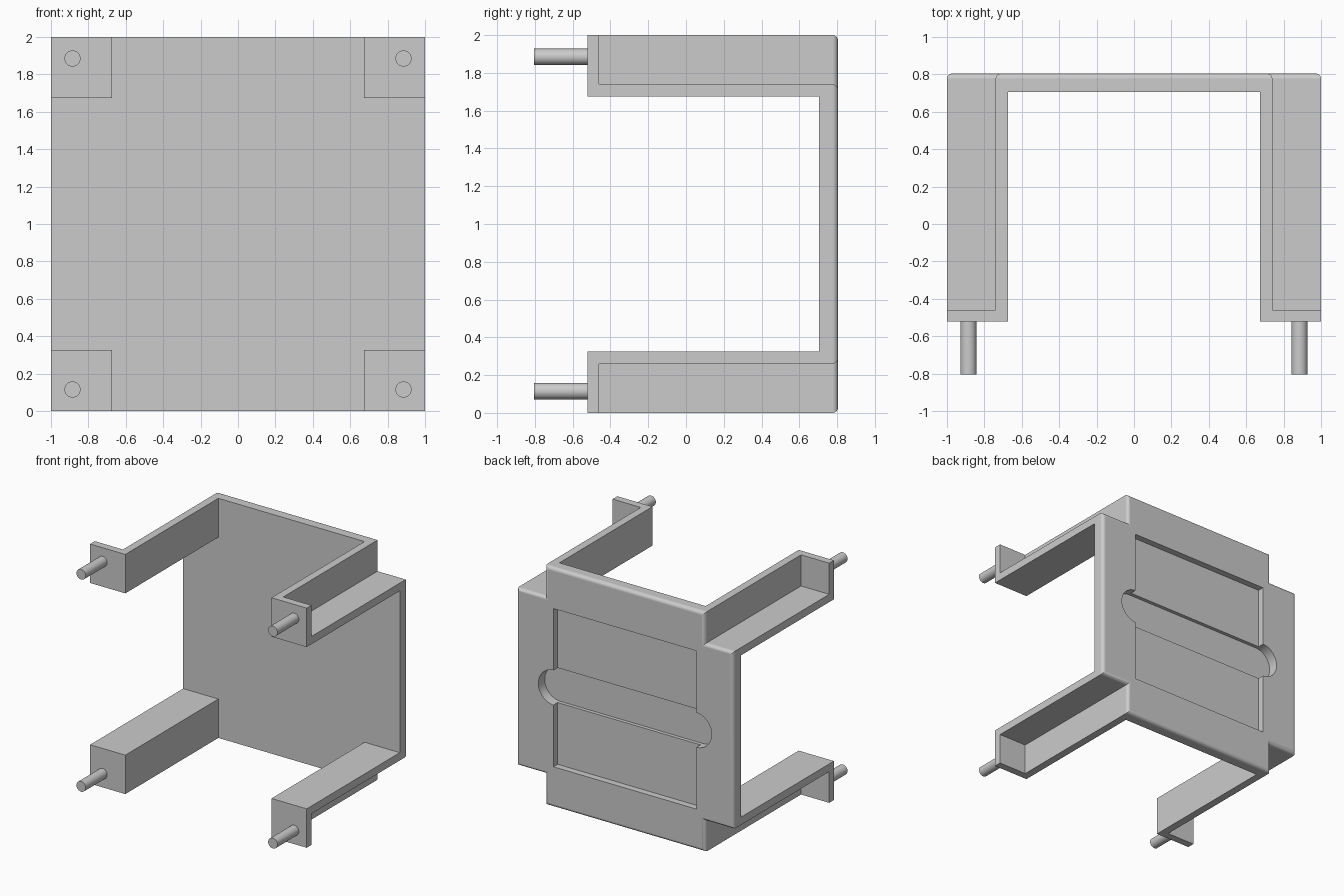
import bpy, bmesh, math

cube = bpy.data.objects.get("Cube")
if cube:
    bpy.data.objects.remove(cube, do_unlink=True)

# Main sizes: half width, wall planes and depth stations
HALF, OUTER, INNER = 1.0, 0.74, 0.675
FRONT, END_BACK, PLATE, BACK, TIP = -0.522, -0.46, 0.705, 0.805, -0.805
MID = 1.0  # height of the centre

grey = bpy.data.materials.new("light_grey")
grey.use_nodes = True
colour = (0.6, 0.6, 0.6, 1.0)
grey.diffuse_color = colour
grey.node_tree.nodes["Principled BSDF"].inputs["Base Color"].default_value = colour


def prism(name, outline, y0, y1, fillet=0.0):
    """Extrude an (x, z) outline along y, optionally rounding its back rim."""
    bm = bmesh.new()
    face = bm.faces.new([bm.verts.new((x, y0, z + MID)) for x, z in outline])
    moved = bmesh.ops.extrude_face_region(bm, geom=[face])["geom"]
    for v in moved:
        if isinstance(v, bmesh.types.BMVert):
            v.co.y = y1
    bmesh.ops.recalc_face_normals(bm, faces=bm.faces[:])
    if fillet:
        rim = [e for e in bm.edges if all(abs(v.co.y - y1) < 1e-5 for v in e.verts)]
        bmesh.ops.bevel(bm, geom=rim, offset=fillet, offset_type='OFFSET',
                        segments=6, profile=0.5, affect='EDGES')
    mesh = bpy.data.meshes.new(name)
    bm.to_mesh(mesh)
    bm.free()
    mesh.materials.append(grey)
    obj = bpy.data.objects.new(name, mesh)
    bpy.context.collection.objects.link(obj)
    return obj


def rect(x0, x1, z0, z1):
    return [(x0, z0), (x1, z0), (x1, z1), (x0, z1)]


def arc(cx, cz, r, start, sweep, n):
    return [(cx + r * math.cos(start + sweep * i / n),
             cz + r * math.sin(start + sweep * i / n)) for i in range(n + 1)]


def activate(obj):
    bpy.ops.object.select_all(action='DESELECT')
    obj.select_set(True)
    bpy.context.view_layer.objects.active = obj


def combine(target, tool, operation):
    tool.hide_render = True
    mod = target.modifiers.new(tool.name, 'BOOLEAN')
    mod.operation, mod.solver, mod.object = operation, 'EXACT', tool
    activate(target)
    bpy.ops.object.modifier_apply(modifier=mod.name)
    bpy.data.objects.remove(tool, do_unlink=True)


# Frame: cross-shaped block with a rounded back rim
a, h = OUTER, HALF
cross = [(a, -h), (a, -a), (h, -a), (h, a), (a, a), (a, h),
         (-a, h), (-a, a), (-h, a), (-h, -a), (-a, -a), (-a, -h)]
frame = prism("frame", cross, FRONT, BACK, fillet=0.03)

# Clear the space between the legs, leaving four angle legs and the back plate
far = 1.2
combine(frame, prism("gap_upright", rect(-INNER, INNER, -far, far), -1, PLATE), 'DIFFERENCE')
combine(frame, prism("gap_across", rect(-far, far, -INNER, INNER), -1, PLATE), 'DIFFERENCE')

# Square recess and deeper round-ended slot in the back
r = 0.66
combine(frame, prism("recess", rect(-r, r, -r, r), 0.75, 1), 'DIFFERENCE')
quarter = math.pi / 2
slot = (arc(0.655, 0, 0.145, -quarter, math.pi, 24)
        + arc(-0.655, 0, 0.145, quarter, math.pi, 24))
combine(frame, prism("slot", slot, 0.72, 1), 'DIFFERENCE')

# End plates closing the legs, and the pins on them
parts = [frame]
for sx, side in ((1, "left"), (-1, "right")):
    for sz, level in ((1, "top"), (-1, "bottom")):
        plate = prism("end_plate", rect(*sorted((sx * INNER, sx * HALF)),
                                        *sorted((sz * INNER, sz * HALF))),
                      FRONT, END_BACK)
        combine(frame, plate, 'UNION')
        ring = arc(sx * 0.885, sz * 0.885, 0.043, 0, math.tau, 32)[:-1]
        parts.append(prism(f"{level}_{side}_pin", ring, TIP, FRONT + 0.01))

# Smooth fillets and pins, crisp edges elsewhere
for obj in parts:
    activate(obj)
    bpy.ops.object.shade_smooth_by_angle(angle=math.radians(30))
    obj.modifiers.new("flat_faces", 'WEIGHTED_NORMAL').keep_sharp = True
